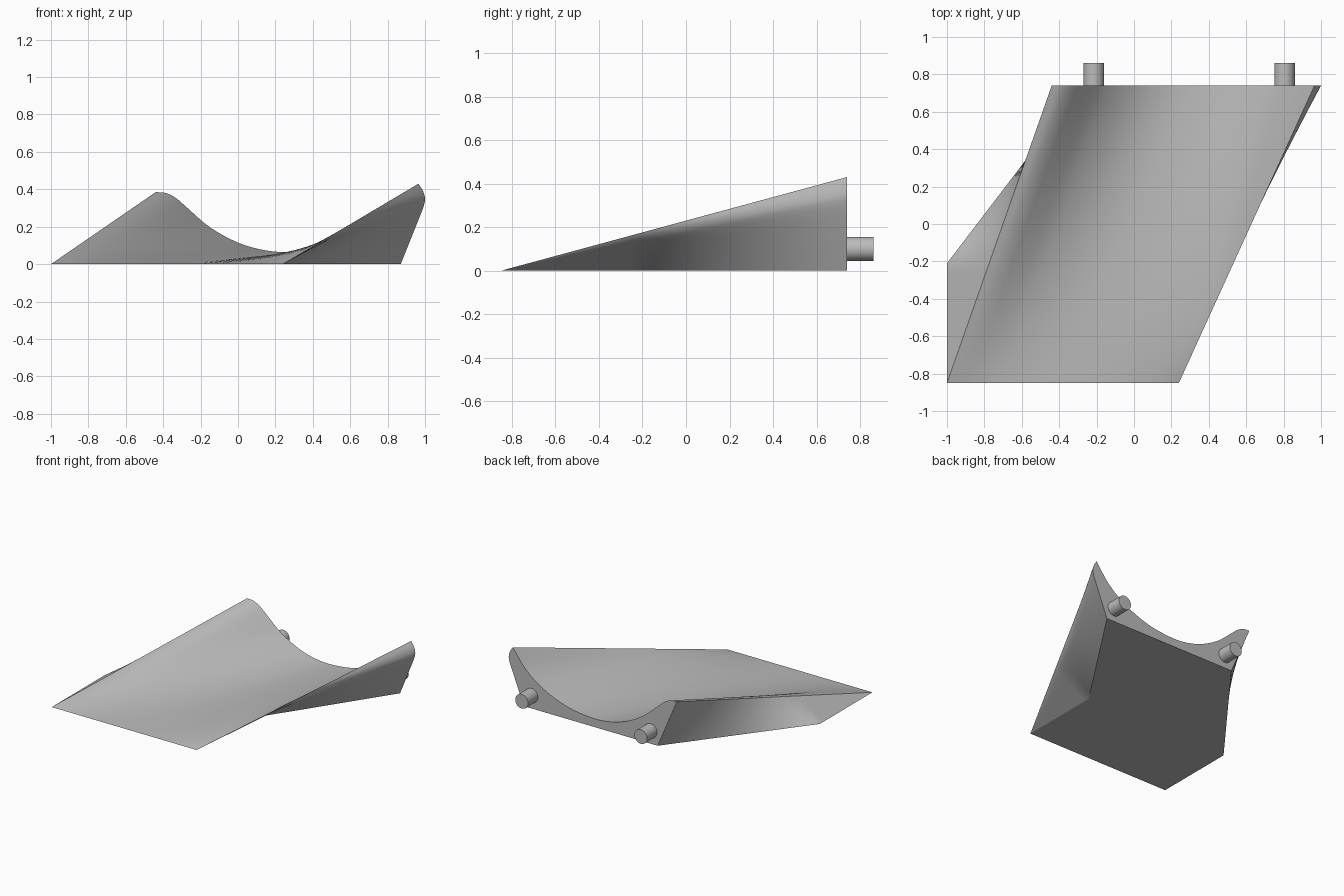
import bpy
import bmesh
from math import radians
from mathutils import Vector, Matrix

old = bpy.data.objects.get("Cube")
if old:
    bpy.data.objects.remove(old, do_unlink=True)

grey = bpy.data.materials.new("mid_grey")
grey.use_nodes = True
colour = (0.5, 0.5, 0.5, 1)
grey.diffuse_color = colour
grey.node_tree.nodes["Principled BSDF"].inputs["Base Color"].default_value = colour

FRONT, BEND, BACK = -0.85, -0.21, 0.74
FRONT_LEFT, FRONT_RIGHT = -1.0, 0.24     # ends of the thin front edge
BASE_LEFT, BASE_RIGHT = -0.275, 0.87     # base corners at the back
ROWS = 30


def smooth_curve(points, steps):
    """Catmull-Rom curve through 2D points."""
    p = [Vector(q) for q in points]
    p = [2 * p[0] - p[1]] + p + [2 * p[-1] - p[-2]]
    out = []
    for a, b, c, d in zip(p, p[1:], p[2:], p[3:]):
        for i in range(steps):
            t = i / steps
            out.append(0.5 * (2 * b + (c - a) * t + (2 * a - 5 * b + 4 * c - d) * t * t
                              + (3 * b - a - 3 * c + d) * t ** 3))
    return out + [p[-2]]


def finish(name, bm):
    bmesh.ops.recalc_face_normals(bm, faces=bm.faces)
    mesh = bpy.data.meshes.new(name)
    bm.to_mesh(mesh)
    bm.free()
    mesh.materials.append(grey)
    obj = bpy.data.objects.new(name, mesh)
    bpy.context.collection.objects.link(obj)
    return obj


# Back profiles: scooped top and rounded outer lip
scoop = smooth_curve([(-0.44, 0.385), (-0.385, 0.38), (-0.33, 0.352), (-0.27, 0.3),
                      (-0.15, 0.197), (0, 0.115), (0.15, 0.073), (0.3, 0.066),
                      (0.5, 0.095), (0.7, 0.175), (0.85, 0.285), (0.965, 0.43)], 4)
lip = smooth_curve([(0.965, 0.43), (0.99, 0.39), (1.0, 0.345), (0.99, 0.3)], 3)
lip += [lip[-1].lerp(Vector((BASE_RIGHT, 0)), i / 6) for i in range(1, 7)]
wall = [Vector((BASE_LEFT, 0)).lerp(scoop[0], i / 8) for i in range(9)]


def base_edge(front_x, back_x, y):
    """Base side: straight ahead first, then slanting to the back corner."""
    return front_x + (back_x - front_x) * max(0, (y - BEND) / (BACK - BEND))


def section(t):
    """Cross-section of the ramp at fraction t from front to back."""
    y = FRONT + (BACK - FRONT) * t
    span = scoop[-1].x - scoop[0].x
    top = [Vector((FRONT_LEFT + (FRONT_RIGHT - FRONT_LEFT) * (p.x - scoop[0].x) / span, 0)).lerp(p, t)
           for p in scoop]
    left = Vector((base_edge(FRONT_LEFT, BASE_LEFT, y), 0))
    right = Vector((base_edge(FRONT_RIGHT, BASE_RIGHT, y), 0))
    n = len(wall) - 1
    left_side = [left.lerp(top[0], i / n) for i in range(n)]
    foot = Vector((BASE_RIGHT, 0))
    right_side = []
    for p in lip[1:]:
        u = 1 - p.y / lip[0].y
        bulge = p - lip[0].lerp(foot, u)
        right_side.append(top[-1].lerp(right, u) + bulge * t)
    return [(p.x, y, p.y) for p in left_side + top + right_side]


# Ramp body: lofted sections, open base strip and back face
bm = bmesh.new()
bend_t = (BEND - FRONT) / (BACK - FRONT)
half = ROWS // 2
levels = [bend_t * i / half for i in range(half)]
levels += [bend_t + (1 - bend_t) * i / half for i in range(half + 1)]
rings = [[bm.verts.new(co) for co in section(t)] for t in levels]
count = len(rings[0])
for a, b in zip(rings, rings[1:]):
    for j in range(count):
        k = (j + 1) % count
        bm.faces.new((a[j], a[k], b[k], b[j])).smooth = True
back_face = bm.faces.new(rings[-1])

# Crisp corners along the base, the two ridges and the back rim
left_ridge = len(wall) - 1
for j in (0, left_ridge, left_ridge + len(scoop) - 1, count - 1):
    for a, b in zip(rings, rings[1:]):
        bm.edges.get((a[j], b[j])).smooth = False
for edge in back_face.edges:
    edge.smooth = False
bmesh.ops.remove_doubles(bm, verts=bm.verts, dist=0.0001)
finish("ramp_body", bm)

# Round pegs on the back face
for name, x in (("right_peg", -0.215), ("left_peg", 0.805)):
    bm = bmesh.new()
    spot = Matrix.Translation((x, 0.795, 0.1)) @ Matrix.Rotation(radians(90), 4, "X")
    bmesh.ops.create_cone(bm, cap_ends=True, segments=32, radius1=0.055, radius2=0.055,
                          depth=0.13, matrix=spot)
    for face in bm.faces:
        face.smooth = len(face.verts) == 4
    for edge in bm.edges:
        edge.smooth = all(f.smooth for f in edge.link_faces)
    finish(name, bm)
